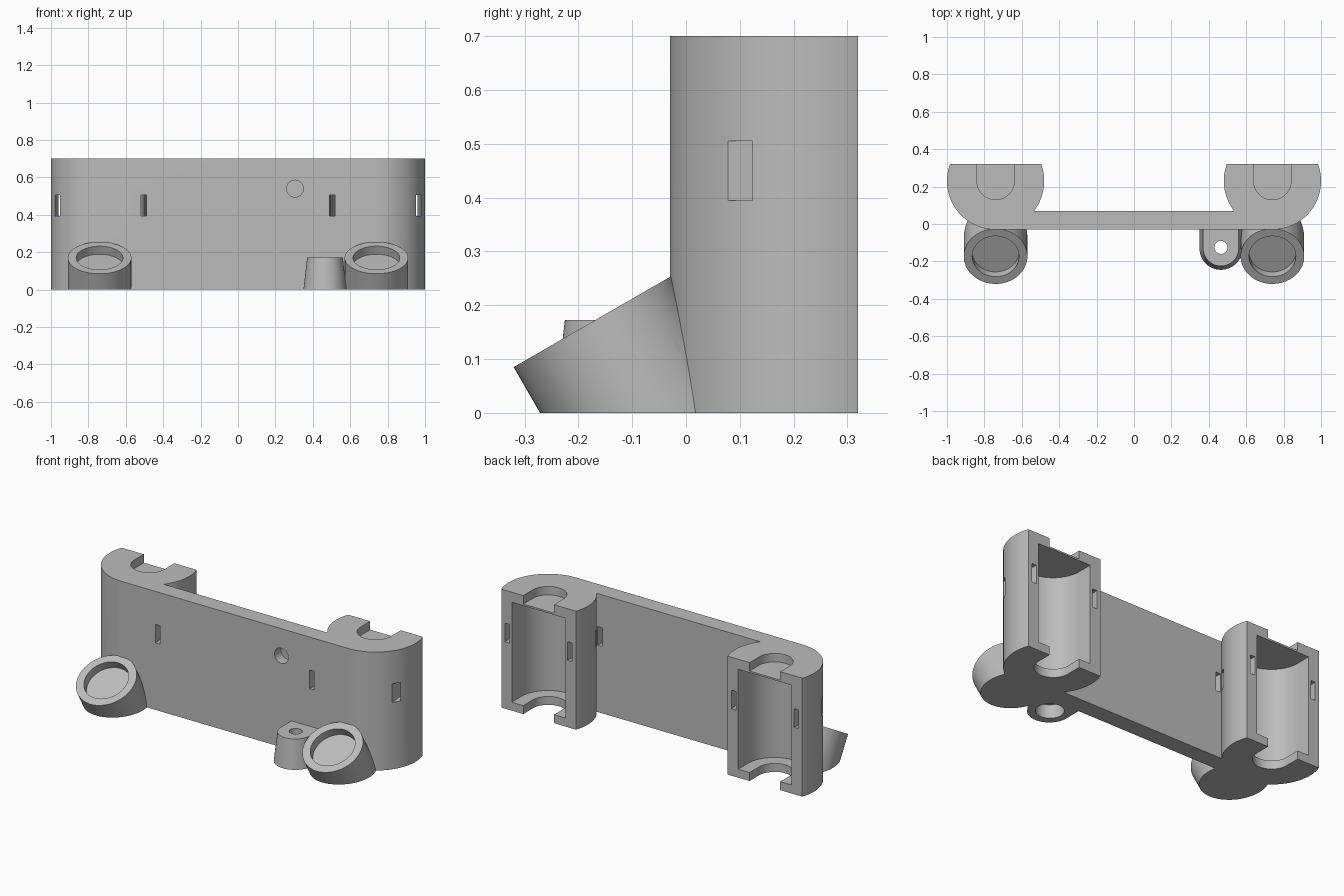
import bpy, bmesh
from math import radians, degrees, asin, sin, cos
from mathutils import Matrix, Vector

cube = bpy.data.objects.get("Cube")
if cube:
    bpy.data.objects.remove(cube, do_unlink=True)

HEIGHT, FRONT, BACK = 0.70, -0.03, 0.32
CX, CY, R = 0.74, 0.23, 0.26          # holder column centre and radius
PLATE_BACK = 0.07
TILT = Matrix.Rotation(radians(30), 4, 'X')

grey = bpy.data.materials.new("grey_plastic")
grey.use_nodes = True
colour = (0.5, 0.5, 0.5, 1)
grey.diffuse_color = colour
grey.node_tree.nodes["Principled BSDF"].inputs["Base Color"].default_value = colour


def make(name, bm):
    bmesh.ops.recalc_face_normals(bm, faces=bm.faces)
    mesh = bpy.data.meshes.new(name)
    bm.to_mesh(mesh)
    bm.free()
    mesh.materials.append(grey)
    ob = bpy.data.objects.new(name, mesh)
    bpy.context.collection.objects.link(ob)
    return ob


def arc(cx, cy, r, a0, a1, n=32):
    angles = [radians(a0 + (a1 - a0) * i / n) for i in range(n + 1)]
    return [(cx + r * cos(a), cy + r * sin(a)) for a in angles]


def loft(name, lower, upper, z0, z1):
    """Solid between two outlines with the same number of points."""
    bm = bmesh.new()
    a = [bm.verts.new((x, y, z0)) for x, y in lower]
    b = [bm.verts.new((x, y, z1)) for x, y in upper]
    bm.faces.new(a)
    bm.faces.new(b)
    for i in range(len(a)):
        j = (i + 1) % len(a)
        bm.faces.new((a[i], a[j], b[j], b[i]))
    return make(name, bm)


def cylinder(name, r, z0, z1, matrix, floor=False):
    bm = bmesh.new()
    bmesh.ops.create_cone(bm, cap_ends=True, segments=64, radius1=r, radius2=r, depth=z1 - z0,
                          matrix=matrix @ Matrix.Translation((0, 0, (z0 + z1) / 2)))
    if floor:  # trim flat at ground level
        cut = bmesh.ops.bisect_plane(bm, geom=bm.verts[:] + bm.edges[:] + bm.faces[:],
                                     plane_co=(0, 0, 0), plane_no=(0, 0, 1), clear_inner=True)
        edges = [e for e in cut['geom_cut'] if isinstance(e, bmesh.types.BMEdge)]
        bmesh.ops.edgeloop_fill(bm, edges=edges)
    return make(name, bm)


def box(name, size, matrix):
    bm = bmesh.new()
    bmesh.ops.create_cube(bm, size=1, matrix=matrix @ Matrix.Diagonal((*size, 1)))
    return make(name, bm)


def channel(name, cx, r, z0, z1):
    """U-shaped cutter, open toward the back."""
    pts = [(cx - r, BACK + 0.1)] + arc(cx, CY, r, 180, 360) + [(cx + r, BACK + 0.1)]
    return loft(name, pts, pts, z0, z1)


def boss_outline(r):
    cx, cy = 0.465, -0.13
    return [(cx - r, 0.0)] + arc(cx, cy, r, 180, 360) + [(cx + r, 0.0)]


def combine(target, part, operation):
    mod = target.modifiers.new(part.name, 'BOOLEAN')
    mod.operation, mod.solver, mod.object = operation, 'EXACT', part
    bpy.context.view_layer.update()
    graph = bpy.context.evaluated_depsgraph_get()
    mesh = bpy.data.meshes.new_from_object(target.evaluated_get(graph))
    target.modifiers.clear()
    target.data = mesh
    bpy.data.objects.remove(part, do_unlink=True)


# Backing plate and both columns as one extruded outline
rim = degrees(asin((BACK - CY) / R))
root = 180 + degrees(asin((CY - PLATE_BACK) / R))
half = arc(CX, CY, R, -90, rim, 40) + arc(CX, CY, R, 180 - rim, root, 24)
outline = half + [(-x, y) for x, y in reversed(half)]
body = loft("twin_column_bracket", outline, outline, 0, HEIGHT)

# Slanted sockets and tapered screw boss
sockets = [Matrix.Translation((s * CX, -0.173, 0.17)) @ TILT for s in (-1, 1)]
for m in sockets:
    combine(body, cylinder("slanted_socket", 0.17, -0.5, 0, m, floor=True), 'UNION')
combine(body, loft("screw_boss", boss_outline(0.115), boss_outline(0.095), 0, 0.173), 'UNION')

# Socket recesses
for m in sockets:
    combine(body, cylinder("socket_recess", 0.125, -0.05, 0.1, m), 'DIFFERENCE')

# Column cavities, end notches and strap slots
for s in (-1, 1):
    cx = s * CX
    combine(body, channel("cavity", cx, 0.175, 0.05, 0.64), 'DIFFERENCE')
    combine(body, channel("bottom_notch", cx, 0.10, -0.1, 0.1), 'DIFFERENCE')
    combine(body, channel("top_notch", cx, 0.10, 0.65, 0.8), 'DIFFERENCE')
    for side in (-1, 1):
        m = Matrix.Translation((cx + side * 0.217, 0.18, 0.45)) @ Matrix.Rotation(
            radians(side * 5.2), 4, 'Z')
        combine(body, box("strap_slot", (0.03, 0.6, 0.11), m), 'DIFFERENCE')

# Boss screw hole with counterbore, and the blind hole in the plate
boss = Matrix.Translation((0.465, -0.125, 0))
combine(body, cylinder("boss_hole", 0.035, -0.1, 0.3, boss), 'DIFFERENCE')
combine(body, cylinder("boss_counterbore", 0.075, -0.1, 0.08, boss), 'DIFFERENCE')
pin = Matrix.Translation((0.305, FRONT, 0.54)) @ Matrix.Rotation(radians(90), 4, 'X')
combine(body, cylinder("plate_hole", 0.045, -0.06, 0.1, pin), 'DIFFERENCE')

bpy.ops.object.select_all(action='DESELECT')
body.select_set(True)
bpy.context.view_layer.objects.active = body
bpy.ops.object.shade_smooth_by_angle(angle=radians(30))
